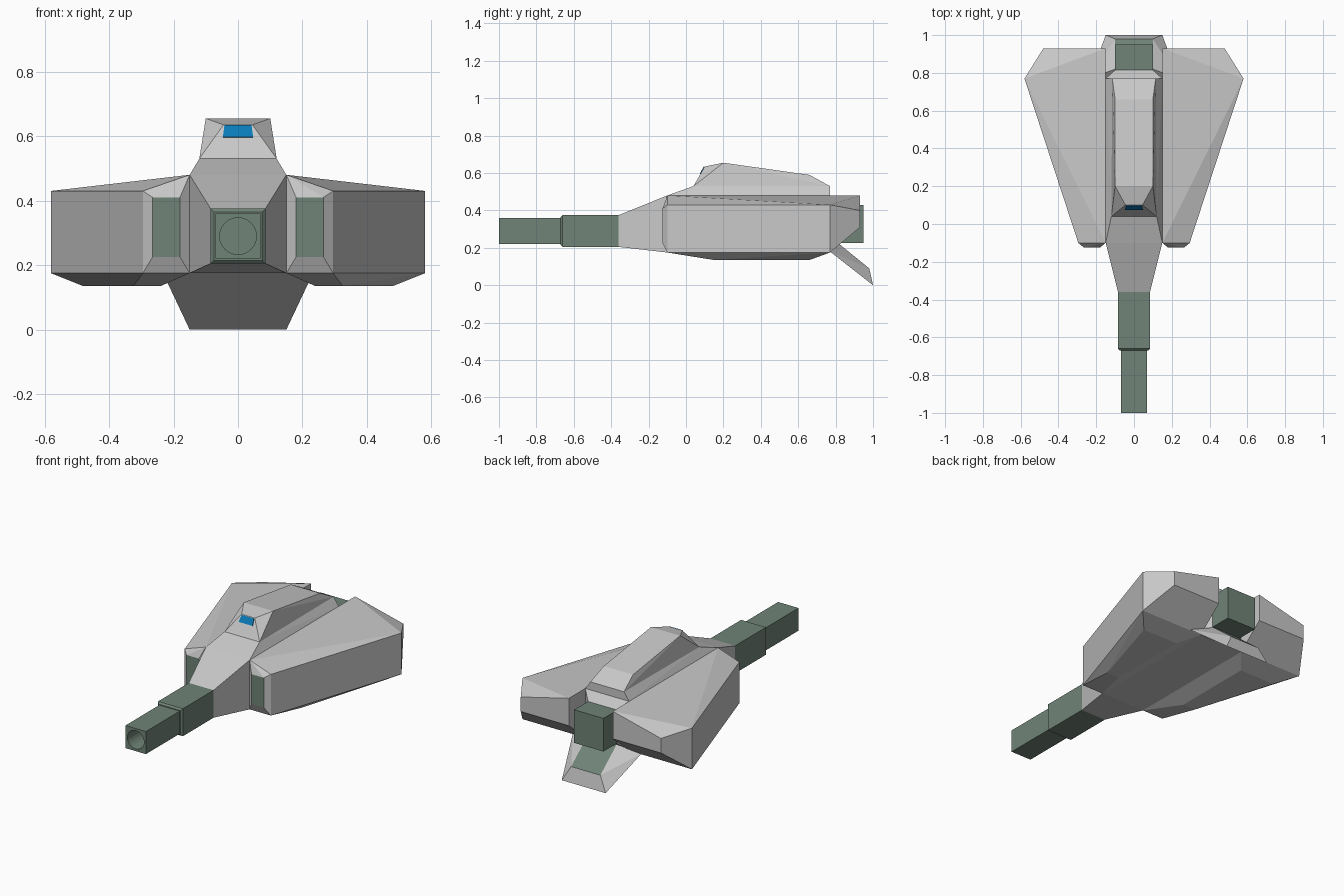
import bpy, bmesh, math
from mathutils import Vector

if "Cube" in bpy.data.objects:
    bpy.data.objects.remove(bpy.data.objects["Cube"])


def make_material(name, rgb):
    m = bpy.data.materials.new(name)
    m.diffuse_color = (*rgb, 1)
    m.use_nodes = True
    m.node_tree.nodes["Principled BSDF"].inputs["Base Color"].default_value = m.diffuse_color
    return m


GREY = make_material("light grey hull", (0.58, 0.58, 0.58))
GREEN = make_material("dull green metal", (0.16, 0.23, 0.185))
BLUE = make_material("blue glass", (0.003, 0.2, 0.48))


def solid(name, points, mats, rule=None, both=True):
    """Faceted convex part; with both, every point is repeated at -x."""
    bm = bmesh.new()
    pts = {tuple(p) for p in points}
    if both:
        pts |= {(-x, y, z) for x, y, z in pts}
    for p in sorted(pts):
        bm.verts.new(p)
    res = bmesh.ops.convex_hull(bm, input=bm.verts[:])
    loose = [v for v in bm.verts if not v.link_faces]
    bmesh.ops.delete(bm, geom=loose, context='VERTS')
    bmesh.ops.dissolve_limit(bm, angle_limit=math.radians(1),
                             verts=bm.verts[:], edges=bm.edges[:])
    bmesh.ops.recalc_face_normals(bm, faces=bm.faces[:])
    bm.normal_update()
    if rule:
        for f in bm.faces:
            f.material_index = int(rule(f))
    me = bpy.data.meshes.new(name)
    bm.to_mesh(me)
    bm.free()
    for m in mats:
        me.materials.append(m)
    ob = bpy.data.objects.new(name, me)
    bpy.context.collection.objects.link(ob)
    return ob


def ring(x, y, z0, z1):
    """Half of a rectangular cross-section, mirrored later."""
    return [(x, y, z0), (x, y, z1)]


# Fuselage: tapered nose, box body, bevelled tail
solid("nose", ring(.085, -.36, .205, .375) + ring(.15, -.1, .175, .48), [GREY])
solid("body", ring(.15, -.1, .175, .48) + ring(.15, .77, .175, .48)
      + ring(.1, .815, .225, .43), [GREY])

# Raised spine and canopy
solid("spine", [(.15, -.1, .48), (.12, .04, .53), (.115, .77, .53),
                (.15, .77, .48)], [GREY])
solid("canopy", [(.12, .04, .53), (.045, .1, .635), (.1, .2, .655),
                 (.1, .66, .59), (.115, .77, .53)], [GREY])

# Window plate lying on the sloped canopy front
normal = Vector((0, -.868, .496))
pane = [Vector((.047, .0771, .595)), Vector((.042, .0983, .632))]
solid("window", [p + normal * d for p in pane for d in (-.003, .004)], [BLUE])

# Wing pods with bevelled intakes, undersides and rear ends
wing_points = (
    [(.15, -.1, .175), (.15, -.1, .48), (.295, -.1, .175), (.295, -.1, .43)]
    + [(x, -.125, z) for x in (.18, .265) for z in (.225, .41)]
    + [(.58, .77, .175), (.58, .77, .43), (.15, .77, .175)]
    + [(.24, .15, .135), (.325, .15, .135), (.24, .66, .135), (.48, .66, .135)]
    + [(.15, .93, .48), (.15, .93, .31), (.48, .93, .40), (.48, .93, .31)])
for side, label in ((1, "right"), (-1, "left")):
    solid(label + "_wing", [(side * x, y, z) for x, y, z in wing_points],
          [GREY, GREEN], lambda f: f.calc_center_median().y < -.12, both=False)

# Tail flap with a green upper panel
solid("tail_flap", [(.235, .77, .18), (.15, 1, 0), (.1, .98, .09),
                    (.1, .82, .22)], [GREY, GREEN],
      lambda f: abs(f.normal.x) < .01 and f.normal.z > .6 and f.normal.y > .3)

# Rear engine block
solid("engine", ring(.1, .8, .225, .43) + ring(.1, .95, .225, .43), [GREEN])

# Gun: thick sleeve and thin barrel with a round bore
solid("gun_sleeve", ring(.085, -.35, .205, .375) + ring(.085, -.66, .205, .375)
      + ring(.075, -.67, .215, .365), [GREEN])
barrel = solid("gun_barrel", ring(.07, -1, .22, .36)
               + ring(.07, -.66, .22, .36), [GREEN])
circle = [(.057 * math.cos(i * math.tau / 24), y, .29 + .057 * math.sin(i * math.tau / 24))
          for i in range(24) for y in (-1.05, -.86)]
cutter = solid("bore_cutter", circle, [GREEN], both=False)
cutter.hide_render = True
cutter.hide_viewport = True
cutter.display_type = 'WIRE'
cut = barrel.modifiers.new("bore", 'BOOLEAN')
cut.operation = 'DIFFERENCE'
cut.solver = 'EXACT'
cut.object = cutter
